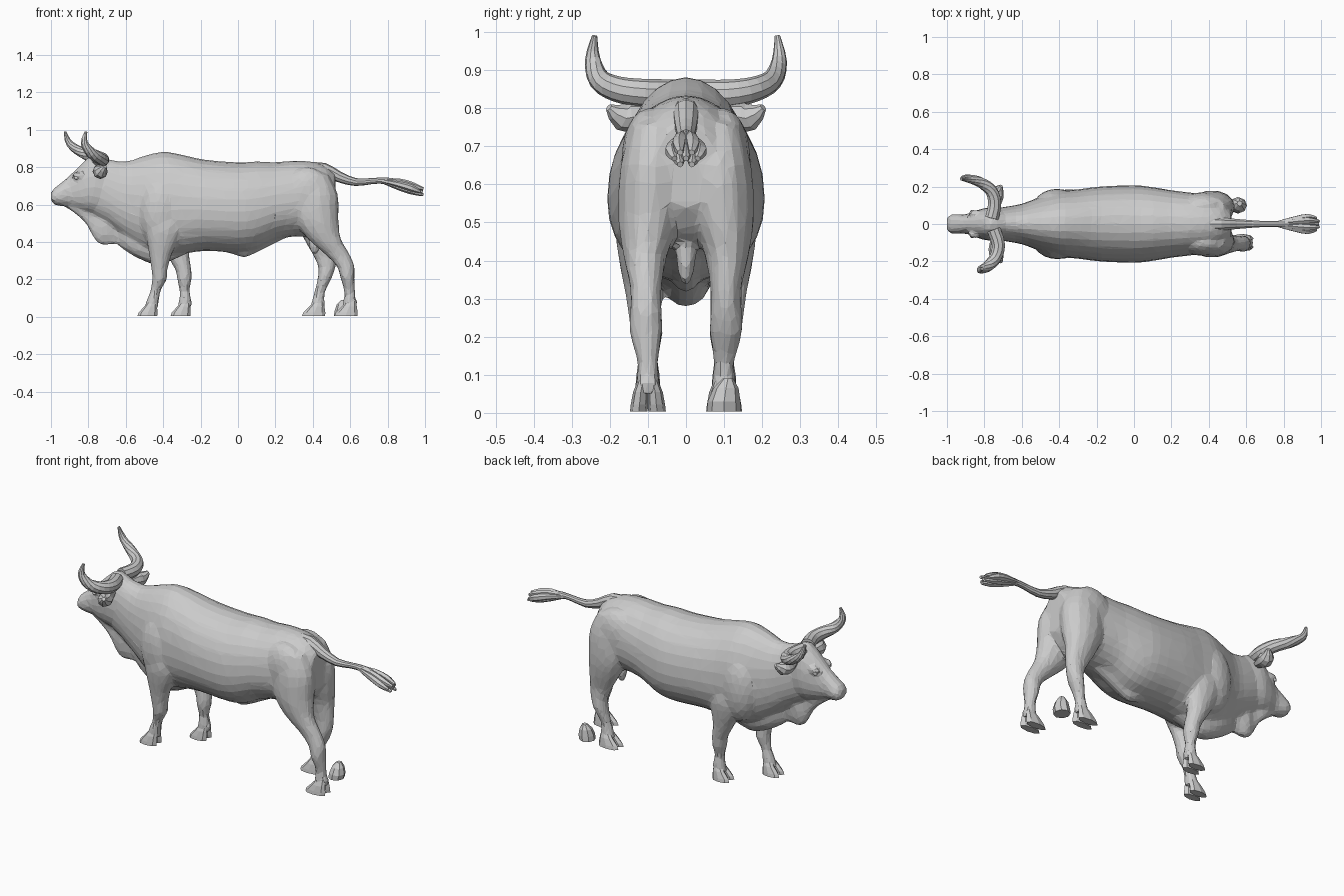
import bpy
import bmesh
from math import cos, sin, pi, copysign
from mathutils import Vector

cube = bpy.data.objects.get("Cube")
if cube:
    bpy.data.objects.remove(cube, do_unlink=True)

grey = bpy.data.materials.new("plain_grey")
grey.use_nodes = True
colour = (0.6, 0.6, 0.6, 1)
grey.diffuse_color = colour
grey.node_tree.nodes["Principled BSDF"].inputs["Base Color"].default_value = colour


def smooth_rows(rows, steps):
    """Catmull-Rom interpolation of every column."""
    out = []
    for i in range(len(rows) - 1):
        quad = [rows[max(i - 1, 0)], rows[i], rows[i + 1], rows[min(i + 2, len(rows) - 1)]]
        for k in range(steps):
            t = k / steps
            out.append([b + 0.5 * t * (c - a + t * (2 * a - 5 * b + 4 * c - d
                        + t * (3 * (b - c) + d - a))) for a, b, c, d in zip(*quad)])
    return out + [list(rows[-1])]


def loft(name, rows, ring, sides=12, steps=2):
    """Skin a closed surface over rings made from rows."""
    rows = smooth_rows(rows, steps)
    bm = bmesh.new()
    rings = [[bm.verts.new(ring(rows, i, 2 * pi * k / sides)) for k in range(sides)]
             for i in range(len(rows))]
    for a, b in zip(rings, rings[1:]):
        for k in range(sides):
            j = (k + 1) % sides
            bm.faces.new((a[k], a[j], b[j], b[k]))
    bm.faces.new(rings[0])
    bm.faces.new(rings[-1])
    bmesh.ops.recalc_face_normals(bm, faces=bm.faces)
    return finish(name, bm)


def finish(name, bm):
    mesh = bpy.data.meshes.new(name)
    bm.to_mesh(mesh)
    bm.free()
    mesh.materials.append(grey)
    obj = bpy.data.objects.new(name, mesh)
    bpy.context.collection.objects.link(obj)
    return obj


def upright(peak):
    """Egg-shaped ring across x, peaked on top; row = x, top, bottom, half width."""
    def ring(rows, i, a):
        x, top, bottom, w = rows[i]
        mid = bottom + 0.45 * (top - bottom)
        c, s = cos(a), sin(a)
        h, power = (top - mid, peak) if s > 0 else (mid - bottom, 0.95)
        return (x, w * copysign(abs(c) ** power, c), mid + h * copysign(abs(s) ** 0.95, s))
    return ring


def level(rows, i, a):
    """Horizontal ring; row = x, y, z, x radius, y radius."""
    x, y, z, rx, ry = rows[i]
    return (x + rx * cos(a), y + ry * sin(a), z)


def tube(ref):
    """Ring square to the path; row = x, y, z, radius."""
    def ring(rows, i, a):
        p = Vector(rows[i][:3])
        t = Vector(rows[min(i + 1, len(rows) - 1)][:3]) - Vector(rows[max(i - 1, 0)][:3])
        u = t.cross(ref).normalized()
        v = u.cross(t).normalized()
        return p + (u * cos(a) + v * sin(a)) * rows[i][3]
    return ring


def ball(name, centre, size):
    bm = bmesh.new()
    bmesh.ops.create_icosphere(bm, subdivisions=3, radius=1)
    bmesh.ops.scale(bm, verts=bm.verts, vec=size)
    bmesh.ops.translate(bm, verts=bm.verts, vec=centre)
    return finish(name, bm)


parts = []

# Torso and neck
parts.append(loft("body", [
    (-.80, .84, .56, .07), (-.70, .842, .50, .09), (-.60, .83, .42, .108),
    (-.50, .86, .35, .145), (-.40, .882, .325, .175), (-.30, .866, .335, .185),
    (-.18, .84, .352, .20), (0, .825, .345, .207), (.10, .83, .36, .197),
    (.20, .826, .41, .18), (.30, .834, .43, .168), (.40, .828, .43, .155),
    (.47, .805, .47, .13), (.52, .765, .54, .08)], upright(1.0), 28, 3))

# Head
parts.append(loft("head", [
    (-1.0, .662, .622, .03), (-.985, .685, .602, .048), (-.95, .712, .592, .053),
    (-.90, .755, .588, .052), (-.85, .805, .57, .07), (-.80, .852, .555, .085),
    (-.76, .872, .55, .088), (-.69, .842, .55, .08)], upright(.92), 20, 3))

# Hanging skin under throat and chest
parts.append(loft("dewlap", [
    (-.92, .63, .585, .02), (-.85, .62, .535, .03), (-.805, .6, .485, .026),
    (-.765, .6, .41, .024), (-.72, .6, .382, .036), (-.65, .6, .385, .028),
    (-.60, .55, .35, .05), (-.52, .5, .305, .07), (-.42, .5, .278, .07),
    (-.28, .45, .335, .06)], upright(.92), 14, 3))

# Belly sheath and scrotum
parts.append(loft("sheath", [
    (-.10, .40, .352, .03), (-.03, .40, .337, .04), (.03, .40, .318, .035),
    (.08, .41, .335, .035), (.16, .44, .375, .035), (.25, .47, .42, .03)],
    upright(.92), 12, 3))
parts.append(ball("scrotum", (.41, 0, .42), (.035, .026, .088)))

# Legs: shared heights, depths and thicknesses, separate bend for each leg
fore = [(.64, .09, .10, .07), (.5, .125, .105, .06), (.42, .125, .09, .055),
        (.33, .115, .06, .048), (.25, .107, .043, .044), (.2, .103, .039, .042),
        (.14, .1, .027, .027), (.09, .1, .032, .033), (.045, .1, .038, .036)]
hind = [(.76, .085, .085, .06), (.65, .088, .125, .085), (.52, .095, .118, .085),
        (.42, .107, .09, .06), (.33, .105, .065, .042), (.27, .105, .048, .042),
        (.21, .105, .038, .044), (.13, .1, .029, .027), (.05, .1, .04, .036)]
legs = [
    ("right_front", fore, -1, (-.38, -.39, -.40, -.415, -.42, -.42, -.44, -.455, -.465)),
    ("left_front", fore, 1, (-.36, -.35, -.34, -.32, -.292, -.287, -.285, -.283, -.288)),
    ("right_hind", hind, -1, (.40, .41, .42, .46, .535, .575, .585, .597, .597)),
    ("left_hind", hind, 1, (.40, .41, .42, .44, .465, .475, .465, .437, .424)),
]


def hoof(name, x, y, length):
    """Cloven hoof of two toes sloping forward."""
    for label, off in (("inner", -.021), ("outer", .021)):
        loft(f"{name}_{label}_toe", [
            (x, y + off * 1.15, 0.004, length, .023),
            (x + .004, y + off * 1.05, .022, length * .95, .023),
            (x + .018, y + off * .9, .055, length * .65, .02),
            (x + .028, y + off * .6, .085, length * .4, .014)], level, 8, 1)


for name, shape, side, bend in legs:
    rows = [(x, side * y, z, rx, ry) for x, (z, y, rx, ry) in zip(bend, shape)]
    parts.append(loft(name + "_leg", rows, level, 14, 3))
    hoof(name + "_hoof", bend[-1] - .02, side * .1, .062 if shape is hind else .053)
    parts.append(ball(name + "_dewclaw", (bend[-1] + .028, side * .1, .075), (.014, .026, .018)))

# Shoulder, haunch and brow masses
for side in (-1, 1):
    parts.append(ball("shoulder", (-.41, side * .108, .56), (.12, .08, .19)))
    parts.append(ball("haunch", (.37, side * .10, .66), (.13, .07, .14)))
    parts.append(ball("brow", (-.85, side * .056, .755), (.035, .02, .025)))

# Fuse the hide into one faceted skin
bpy.ops.object.select_all(action="DESELECT")
for obj in parts:
    obj.select_set(True)
bpy.context.view_layer.objects.active = parts[0]
bpy.ops.object.join()
body = parts[0]
remesh = body.modifiers.new("fuse", "REMESH")
remesh.mode = "VOXEL"
remesh.voxel_size = 0.010
relax = body.modifiers.new("relax", "SMOOTH")
relax.factor = 0.5
relax.iterations = 5
facets = body.modifiers.new("facets", "DECIMATE")
facets.ratio = 0.06

# Horns, unevenly swept because the head is tilted
across = Vector((1, 0, 0))
loft("left_horn", [
    (-.76, .03, .838, .038), (-.745, .11, .838, .037), (-.765, .18, .85, .033),
    (-.83, .227, .875, .028), (-.90, .245, .925, .02), (-.925, .24, .99, .007)],
    tube(across), 10, 3)
loft("right_horn", [
    (-.75, -.03, .838, .038), (-.725, -.11, .84, .037), (-.74, -.18, .85, .034),
    (-.785, -.228, .876, .029), (-.822, -.245, .93, .02), (-.812, -.24, .99, .007)],
    tube(across), 10, 3)

# Ears
for label, side in (("left", 1), ("right", -1)):
    loft(label + "_ear", [
        (-.745, side * .07, .785, .018), (-.74, side * .13, .778, .038),
        (-.73, side * .17, .778, .036), (-.71, side * .203, .802, .01)],
        tube(across), 8, 2)
    ball(label + "_eye", (-.865, side * .066, .742), (.012, .009, .009))

# Tail and tuft strands
along = Vector((0, 1, 0))
loft("tail", [
    (.38, 0, .79, .035), (.46, 0, .788, .035), (.54, 0, .748, .029), (.63, 0, .72, .021),
    (.72, 0, .726, .016), (.79, 0, .727, .018), (.86, 0, .708, .026),
    (.92, 0, .69, .02)], tube(along), 10, 2)
for k in range(7):
    a = 2 * pi * k / 6
    spread = 0 if k == 6 else 1
    dy, dz = .038 * cos(a) * spread, .018 * sin(a) * spread
    end = .975 + .008 * (k % 3) + .012 * (k == 6)
    loft(f"tuft_strand_{k + 1}", [
        (.77, dy * .2, .727 + dz * .2, .01), (.86, dy * .7, .708 + dz, .016),
        (.93, dy, .687 + dz, .018), (end, dy * .8, .668 + dz, .008)], tube(along), 6, 2)

# Loose hoof piece behind the left hind leg
loft("loose_hoof", [
    (.555, .1, .003, .042, .045), (.56, .1, .03, .044, .043),
    (.562, .105, .065, .034, .033), (.565, .11, .09, .014, .014)], level, 8, 1)
